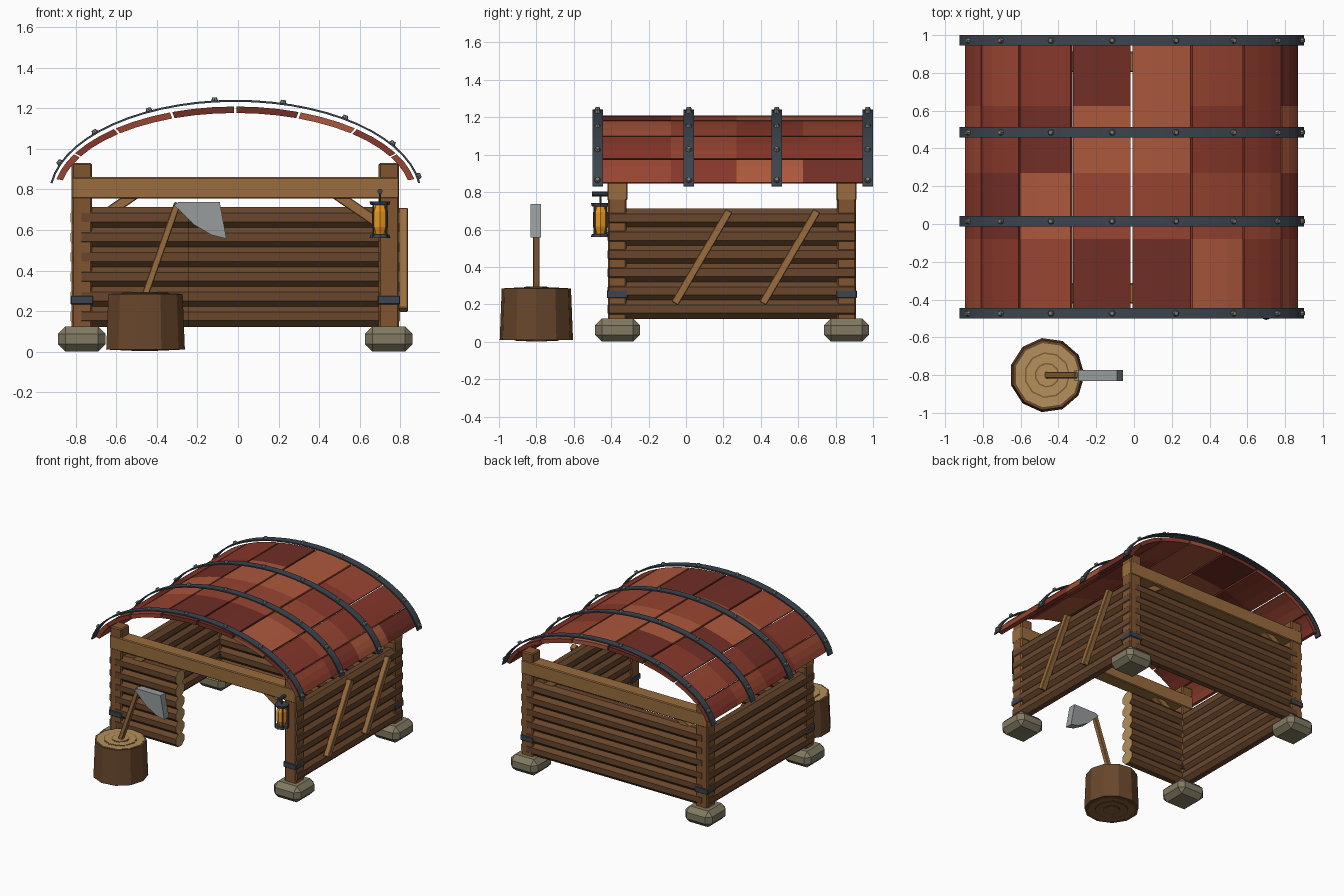
import bpy, bmesh, math
from mathutils import Vector, Matrix

if "Cube" in bpy.data.objects:
    bpy.data.objects.remove(bpy.data.objects["Cube"])

CX = -0.013                      # building centre line
FY, BY = -0.367, 0.858           # front and back post rows
HX = 0.757                       # half distance between posts


def mat(name, r, g, b):
    m = bpy.data.materials.new(name)
    m.diffuse_color = [(c / 255) ** 2.2 for c in (r, g, b)] + [1]
    m.use_nodes = True
    m.node_tree.nodes["Principled BSDF"].inputs["Base Color"].default_value = m.diffuse_color
    return m


BARK = mat("bark", 104, 72, 48)
CUT = mat("cut_wood", 178, 142, 92)
RING = mat("growth_ring", 130, 95, 58)
POST = mat("post_wood", 128, 86, 52)
BEAM = mat("beam_wood", 152, 108, 64)
STONE = mat("stone", 128, 121, 98)
IRON = mat("iron", 62, 70, 78)
STUD = mat("stud", 120, 122, 118)
STEEL = mat("steel", 150, 155, 155)
GLASS = mat("amber_glass", 232, 150, 35)
REDS = [mat("roof_dark", 112, 50, 42), mat("roof_mid", 134, 58, 46),
        mat("roof_red", 150, 70, 52), mat("roof_light", 170, 88, 62)]


def finish(name, bm, *mats):
    bmesh.ops.recalc_face_normals(bm, faces=bm.faces)
    me = bpy.data.meshes.new(name)
    bm.to_mesh(me)
    bm.free()
    for m in mats:
        me.materials.append(m)
    ob = bpy.data.objects.new(name, me)
    bpy.context.collection.objects.link(ob)
    return ob


def box(name, c, size, m, bevel=0.0, rot=None):
    bm = bmesh.new()
    bmesh.ops.create_cube(bm, size=1)
    bmesh.ops.scale(bm, vec=size, verts=bm.verts)
    if bevel:
        bmesh.ops.bevel(bm, geom=bm.edges[:], offset=bevel, segments=1, affect='EDGES')
    M = Matrix.Translation(c) @ (rot.to_matrix().to_4x4() if rot else Matrix())
    bmesh.ops.transform(bm, matrix=M, verts=bm.verts)
    return finish(name, bm, m)


def bar(name, p, q, w, d, m):
    p, q = Vector(p), Vector(q)
    v = q - p
    return box(name, (p + q) / 2, (w, d, v.length), m, 0.004, v.to_track_quat('Z', 'Y'))


def cyl(name, p, q, r1, r2, n, m, cap=None, spin=0.0):
    p, q = Vector(p), Vector(q)
    v = q - p
    bm = bmesh.new()
    bmesh.ops.create_cone(bm, cap_ends=True, segments=n, radius1=r1, radius2=r2, depth=v.length)
    for f in bm.faces:
        f.material_index = 1 if cap and abs(f.normal.z) > 0.9 else 0
    M = Matrix.Translation((p + q) / 2) @ v.to_track_quat('Z', 'Y').to_matrix().to_4x4() @ Matrix.Rotation(spin, 4, 'Z')
    bmesh.ops.transform(bm, matrix=M, verts=bm.verts)
    return finish(name, bm, m, cap or m)


def arc_slab(name, a, b, z0, th, t0, t1, y0, y1, n, m):
    # curved board: elliptical arc in xz with thickness, extruded along y
    bm = bmesh.new()
    rings = []
    for i in range(n + 1):
        t = math.radians(t0 + (t1 - t0) * i / n)
        c, s = math.cos(t), math.sin(t)
        rings.append([bm.verts.new((CX + (a - k) * c, y, z0 + (b - k) * s))
                      for k, y in ((0, y0), (0, y1), (th, y1), (th, y0))])
    for r, q in zip(rings, rings[1:]):
        for j in range(4):
            bm.faces.new((r[j], r[(j + 1) % 4], q[(j + 1) % 4], q[j]))
    bm.faces.new(rings[0])
    bm.faces.new(rings[-1])
    return finish(name, bm, m)


# corner posts, stone footings, iron collars, beams and knee braces
for row, y in (("front", FY), ("back", BY)):
    for side, s in (("left", -1), ("right", 1)):
        x = CX + s * HX
        n = f"{row}_{side}"
        box(n + "_footing", (x, y, 0.0625), (0.235, 0.24, 0.125), STONE, 0.037)
        box(n + "_post", (x, y, 0.52), (0.1, 0.1, 0.82), POST, 0.008)
        box(n + "_collar", (x, y, 0.254), (0.112, 0.112, 0.042), IRON, 0.004)
        bar(n + "_knee_brace", (CX + s * 0.74, y, 0.61), (CX + s * 0.46, y, 0.80), 0.05, 0.05, BEAM)
    box(row + "_beam", (CX, y, 0.808), (1.615, 0.108, 0.106), BEAM, 0.006)

# log walls: two sides, back, and short front section
for i in range(6):
    z = 0.174 + i * 0.0975
    for side, s in (("left", -1), ("right", 1)):
        x = CX + s * (HX + 0.004)
        cyl(f"{side}_log_{i}", (x, -0.412, z), (x, 0.903, z), 0.056, 0.056, 8, BARK, CUT, math.pi / 8)
    cyl(f"back_log_{i}", (CX - 0.76, BY, z), (CX + 0.76, BY, z), 0.056, 0.056, 8, BARK, CUT, math.pi / 8)
    cyl(f"front_log_{i}", (CX - 0.76, FY, z), (-0.245, FY, z), 0.056, 0.056, 8, BARK, CUT, math.pi / 8)

# diagonal battens on the right wall
for i, y in enumerate((-0.06, 0.41)):
    bar(f"wall_batten_{i}", (0.815, y, 0.205), (0.815, y + 0.29, 0.7), 0.045, 0.042, BEAM)

# roof boards: eight curved strips (left to right), four boards each (back to front)
edges = [170, 152.2, 131.5, 110.7, 90, 69.3, 48.5, 27.8, 10]
rows = [0.985, 0.625, 0.27, -0.08, -0.485]
tones = ["1212", "2101", "1032", "0320", "3320", "2123", "1121", "0312"]
for i, tone in enumerate(tones):
    for j, k in enumerate(tone):
        arc_slab(f"roof_board_{i}_{j}", 0.897, 0.437, 0.772, 0.032, edges[i] - 0.4, edges[i + 1] + 0.4,
                 rows[j + 1], rows[j], 3, REDS[int(k)])

# iron roof straps with studs
for i, y in enumerate((-0.473, 0.015, 0.485, 0.972)):
    arc_slab(f"roof_strap_{i}", 0.92, 0.472, 0.77, 0.01, 172.5, 7.5, y - 0.028, y + 0.028, 28, IRON)
    for j in range(8):
        t = math.radians(160 - j * 21.2)
        p = Vector((CX + 0.92 * math.cos(t), y, 0.77 + 0.472 * math.sin(t)))
        nrm = Vector((math.cos(t) / 0.92, 0, math.sin(t) / 0.472)).normalized()
        cyl(f"strap_stud_{i}_{j}", p - nrm * 0.006, p + nrm * 0.015, 0.019, 0.011, 8, STUD)

# chopping stump with growth rings
SX, SY = -0.46, -0.80
cyl("stump", (SX, SY, 0.01), (SX, SY, 0.285), 0.198, 0.187, 11, BARK, spin=math.pi / 2)
for i, (r, m) in enumerate(((0.172, CUT), (0.122, RING), (0.114, CUT), (0.066, RING), (0.058, CUT))):
    h = 0.002 * (i + 1)
    cyl(f"stump_top_ring_{i}", (SX, SY, 0.28), (SX, SY, 0.285 + h), r, r, 11, m, spin=math.pi / 2)
    cyl(f"stump_base_ring_{i}", (SX, SY, 0.015), (SX, SY, 0.01 - h * 0.8), r, r, 11, RING if m == CUT else BARK)

# axe: handle and head profile extruded along y
bar("axe_handle", (-0.458, SY, 0.28), (-0.298, SY, 0.733), 0.034, 0.034, BEAM)
bm = bmesh.new()
prof = [(-0.315, 0.722), (-0.295, 0.737), (-0.09, 0.737), (-0.057, 0.557), (-0.13, 0.575), (-0.215, 0.625)]
face = bm.faces.new([bm.verts.new((x, -0.832, z)) for x, z in prof])
ext = bmesh.ops.extrude_face_region(bm, geom=[face])
bmesh.ops.translate(bm, vec=(0, 0.058, 0), verts=[v for v in ext["geom"] if isinstance(v, bmesh.types.BMVert)])
finish("axe_head", bm, STEEL)

# lantern hanging on the front right post
LX, LY = 0.70, -0.457
cyl("lantern_base", (LX, LY, 0.56), (LX, LY, 0.577), 0.052, 0.046, 8, IRON)
cyl("lantern_top", (LX, LY, 0.724), (LX, LY, 0.741), 0.046, 0.052, 8, IRON)
for i, (z0, z1, r0, r1) in enumerate(((0.577, 0.615, 0.026, 0.04), (0.615, 0.69, 0.04, 0.04), (0.69, 0.725, 0.04, 0.026))):
    cyl(f"lantern_glass_{i}", (LX, LY, z0), (LX, LY, z1), r0, r1, 8, GLASS)
for i in range(4):
    a = math.pi / 4 + i * math.pi / 2
    x, y = LX + 0.046 * math.cos(a), LY + 0.046 * math.sin(a)
    cyl(f"lantern_rod_{i}", (x, y, 0.565), (x, y, 0.735), 0.005, 0.005, 6, IRON)
cyl("lantern_hanger", (LX, LY, 0.74), (LX, LY, 0.79), 0.005, 0.005, 6, IRON)
cyl("lantern_hook", (LX, -0.503, 0.79), (LX, -0.41, 0.79), 0.013, 0.013, 8, IRON)
